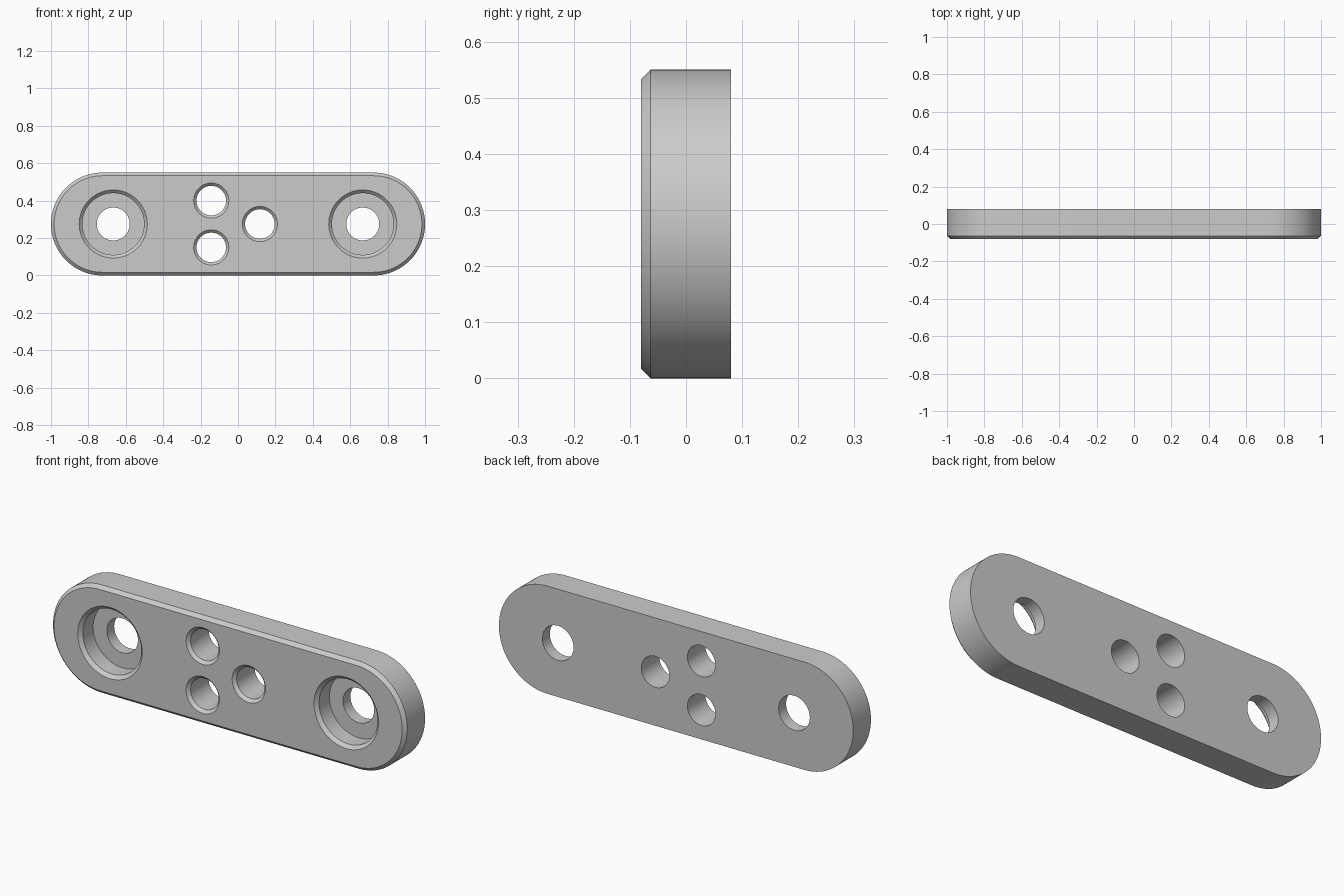
import bpy, bmesh, math

if "Cube" in bpy.data.objects:
    bpy.data.objects.remove(bpy.data.objects["Cube"], do_unlink=True)

FRONT, BACK = -0.08, 0.08
RADIUS = 0.275          # plate end radius, half its height
HALF_STRAIGHT = 1 - RADIUS
CHAMFER = 0.017
SEGMENTS = 64

grey = bpy.data.materials.new("steel_grey")
colour = (0.6, 0.6, 0.6, 1)
grey.use_nodes = True
grey.diffuse_color = colour
grey.node_tree.nodes["Principled BSDF"].inputs["Base Color"].default_value = colour


def loft(name, rings):
    """Solid through matching rings of points, capped at both ends."""
    bm = bmesh.new()
    loops = [[bm.verts.new(p) for p in ring] for ring in rings]
    n = len(loops[0])
    for a, b in zip(loops, loops[1:]):
        for i in range(n):
            j = (i + 1) % n
            bm.faces.new((a[i], a[j], b[j], b[i]))
    bm.faces.new(loops[0])
    bm.faces.new(loops[-1])
    bmesh.ops.recalc_face_normals(bm, faces=bm.faces)
    mesh = bpy.data.meshes.new(name)
    bm.to_mesh(mesh)
    bm.free()
    mesh.materials.append(grey)
    obj = bpy.data.objects.new(name, mesh)
    bpy.context.collection.objects.link(obj)
    return obj


def stadium(radius, y):
    """Long rounded outline facing the front."""
    points = []
    for side, start in ((1, -math.pi / 2), (-1, math.pi / 2)):
        for i in range(SEGMENTS + 1):
            t = start + math.pi * i / SEGMENTS
            points.append((side * HALF_STRAIGHT + radius * math.cos(t), y,
                           RADIUS + radius * math.sin(t)))
    return points


def circle(x, z, radius, y):
    return [(x + radius * math.cos(t), y, z + radius * math.sin(t))
            for t in (math.tau * i / SEGMENTS for i in range(SEGMENTS))]


def drill(name, x, z, steps):
    """Cut a stepped round hole; steps are (radius, y) pairs."""
    cutter = loft(name, [circle(x, z, r, y) for r, y in steps])
    cutter.hide_render = True
    cut = plate.modifiers.new(name, "BOOLEAN")
    cut.operation = "DIFFERENCE"
    cut.solver = "EXACT"
    cut.object = cutter
    bpy.context.view_layer.objects.active = plate
    bpy.ops.object.modifier_apply(modifier=name)
    bpy.data.objects.remove(cutter, do_unlink=True)


# Plate with a chamfered front rim
plate = loft("mounting_plate", [
    stadium(RADIUS - CHAMFER, FRONT),
    stadium(RADIUS, FRONT + CHAMFER),
    stadium(RADIUS, BACK)])


def chamfered_mouth(radius, chamfer):
    """Flared hole opening, carried a little beyond the front face."""
    over = 0.02
    return [(radius + chamfer + over, FRONT - over), (radius, FRONT + chamfer)]


# Counterbored screw holes at both ends
FLOOR = FRONT + 0.1
for side in (-1, 1):
    drill("screw_hole", side * 0.667, RADIUS,
          chamfered_mouth(0.165, CHAMFER)
          + [(0.165, FLOOR), (0.088, FLOOR), (0.088, BACK + 0.05)])

# Three plain holes in the middle
for x, z in ((-0.143, 0.4), (-0.143, 0.15), (0.117, RADIUS)):
    drill("middle_hole", x, z,
          chamfered_mouth(0.079, 0.015) + [(0.079, BACK + 0.05)])

# Smooth the curves and keep the edges sharp
bpy.ops.object.select_all(action="DESELECT")
plate.select_set(True)
bpy.context.view_layer.objects.active = plate
bpy.ops.object.shade_smooth_by_angle(angle=math.radians(30))
